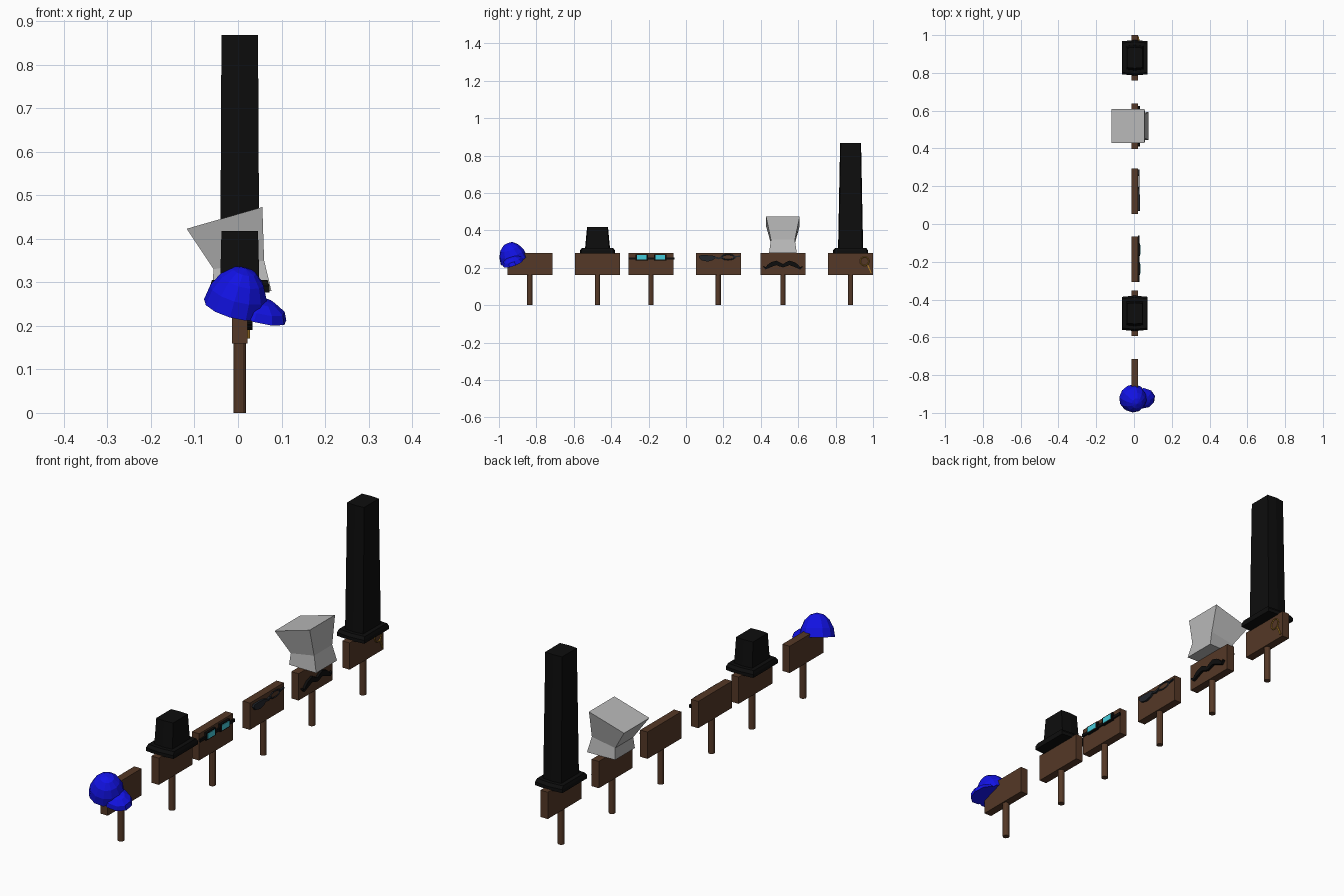
import bpy, bmesh, math
from mathutils import Matrix, Vector

if "Cube" in bpy.data.objects:
    bpy.data.objects.remove(bpy.data.objects["Cube"])


def material(name, rgb):
    m = bpy.data.materials.new(name)
    m.diffuse_color = (*rgb, 1)
    m.use_nodes = True
    m.node_tree.nodes["Principled BSDF"].inputs["Base Color"].default_value = m.diffuse_color
    return m


WOOD = material("brown wood", (0.09, 0.04, 0.02))
BLACK = material("black felt", (0.004, 0.004, 0.004))
BLUE = material("blue cloth", (0.006, 0.006, 0.78))
GREY = material("light grey cloth", (0.48, 0.48, 0.48))
CYAN = material("cyan glass", (0.06, 0.6, 0.7))
SLATE = material("dark slate", (0.016, 0.019, 0.024))
GOLD = material("dark gold", (0.38, 0.19, 0.02))


def finish(name, bm, mat):
    bmesh.ops.recalc_face_normals(bm, faces=bm.faces)
    me = bpy.data.meshes.new(name)
    bm.to_mesh(me)
    bm.free()
    me.materials.append(mat)
    ob = bpy.data.objects.new(name, me)
    bpy.context.collection.objects.link(ob)
    return ob


def loft(name, loops, mat):
    """Skin between rings of equal length and cap both ends."""
    bm = bmesh.new()
    rings = [[bm.verts.new(p) for p in lp] for lp in loops]
    n = len(rings[0])
    for a, b in zip(rings, rings[1:]):
        for i in range(n):
            j = (i + 1) % n
            bm.faces.new((a[i], a[j], b[j], b[i]))
    bm.faces.new(rings[0])
    bm.faces.new(rings[-1])
    return finish(name, bm, mat)


def box(name, x0, x1, y0, y1, z0, z1, mat):
    lp = lambda z: [(x0, y0, z), (x1, y0, z), (x1, y1, z), (x0, y1, z)]
    return loft(name, [lp(z0), lp(z1)], mat)


def ribbon(name, path, x0, x1, mat):
    """Strip in the board plane; path entries are (y, z, half width)."""
    loops = []
    for i, (y, z, w) in enumerate(path):
        a, b = path[max(i - 1, 0)], path[min(i + 1, len(path) - 1)]
        t = Vector((b[0] - a[0], b[1] - a[1])).normalized()
        ny, nz = -t.y * w, t.x * w
        loops.append([(x0, y - ny, z - nz), (x1, y - ny, z - nz),
                      (x1, y + ny, z + nz), (x0, y + ny, z + nz)])
    return loft(name, loops, mat)


def oval_frame(name, y, z, ry, rz, wire, mat, x=0.026):
    bpy.ops.mesh.primitive_torus_add(major_radius=1, minor_radius=wire / rz,
                                     major_segments=16, minor_segments=4)
    ob = bpy.context.object
    ob.name = name
    turn = Matrix.Rotation(math.pi / 2, 4, 'Y')
    ob.data.transform(Matrix.Translation((x, y, z)) @ Matrix.Diagonal((rz, ry, rz, 1)) @ turn)
    ob.data.materials.append(mat)


def half_ball(name, centre, radii, frame, mat, seg, rings):
    bm = bmesh.new()
    bmesh.ops.create_uvsphere(bm, u_segments=seg, v_segments=rings, radius=1)
    bmesh.ops.delete(bm, geom=[v for v in bm.verts if v.co.z < -0.01], context='VERTS')
    bmesh.ops.holes_fill(bm, edges=[e for e in bm.edges if e.is_boundary])
    bm.transform(frame @ Matrix.Translation(centre) @ Matrix.Diagonal((*radii, 1)))
    return finish(name, bm, mat)


# Six signs: post and board
SIGNS = [-0.835, -0.473, -0.187, 0.173, 0.518, 0.88]
for k, y in enumerate(SIGNS, 1):
    box(f"board_{k}", -0.014, 0.022, y - 0.12, y + 0.12, 0.16, 0.28, WOOD)
    bpy.ops.mesh.primitive_cylinder_add(vertices=12, radius=0.014, depth=0.165,
                                        location=(0.004, y, 0.0825))
    bpy.context.object.name = f"post_{k}"
    bpy.context.object.data.materials.append(WOOD)

# Cap hung on the corner of the first board
up = Vector((0.27, -0.35, 1)).normalized()
side = Vector((1, -0.15, 0))
fwd = (side - up * side.dot(up)).normalized()
left = up.cross(fwd)
frame = Matrix((fwd, left, up)).transposed().to_4x4()
frame.translation = (-0.008, -0.92, 0.241)
half_ball("cap_crown", (0, 0, 0), (0.073, 0.075, 0.1), frame, BLUE, 12, 8)
half_ball("cap_bill", (0.055, 0, 0), (0.07, 0.058, 0.04), frame, BLUE, 10, 6)


# Top hats: slightly bowed front and back ends
def hat(name, y, top):
    def ring(hx, hy, z, cx=0.004):
        e = hy * 0.93
        return [(cx - hx, y - e, z), (cx, y - hy, z), (cx + hx, y - e, z),
                (cx + hx, y + e, z), (cx, y + hy, z), (cx - hx, y + e, z)]
    loft(name + "_brim", [ring(0.068, 0.094, 0.277), ring(0.068, 0.094, 0.292),
                          ring(0.064, 0.084, 0.305)], BLACK)
    loft(name + "_crown", [ring(0.045, 0.067, 0.30), ring(0.042, 0.056, top)], BLACK)


hat("short_hat", SIGNS[1], 0.418)
hat("tall_hat", SIGNS[5], 0.868)

# Goggles on the third board
g = SIGNS[2]
box("goggle_strap", 0.02, 0.029, g - 0.12, g + 0.125, 0.243, 0.256, BLACK)
for s, tag in ((-1, "left"), (1, "right")):
    c = g + s * 0.05
    box(f"goggle_frame_{tag}", 0.02, 0.033, c - 0.033, c + 0.033, 0.238, 0.272, BLACK)
    box(f"goggle_lens_{tag}", 0.03, 0.035, c - 0.025, c + 0.025, 0.243, 0.267, CYAN)

# Spectacles with one dark lens on the fourth board
ribbon("dark_lens", [(0.07, 0.262, 0.005), (0.085, 0.254, 0.014), (0.115, 0.25, 0.017),
                     (0.14, 0.253, 0.013), (0.155, 0.257, 0.005)], 0.02, 0.031, SLATE)
ribbon("spectacle_bridge", [(0.15, 0.257, 0.005), (0.175, 0.25, 0.005),
                            (0.195, 0.257, 0.004)], 0.02, 0.03, SLATE)
oval_frame("open_frame", 0.225, 0.257, 0.034, 0.014, 0.003, SLATE)
ribbon("spectacle_arm", [(0.255, 0.258, 0.004), (0.288, 0.262, 0.003)], 0.02, 0.029, SLATE)

# Tall cloth hat, pinched at the neck with a tilted flared top
h = SIGNS[4]


def bag_ring(xb, zb, xf, zf, hb, hf):
    return [(xb, h - hb, zb), (xf, h - hf, zf), (xf, h + hf, zf), (xb, h + hb, zb)]


loft("cloth_hat", [bag_ring(-0.06, 0.28, 0.077, 0.28, 0.07, 0.074),
                   bag_ring(-0.056, 0.33, 0.06, 0.35, 0.064, 0.064),
                   bag_ring(-0.118, 0.423, 0.056, 0.473, 0.09, 0.09)], GREY)

# Moustache on the fifth board
half = [(0.105, 0.207, 0.003), (0.092, 0.197, 0.006), (0.078, 0.207, 0.009),
        (0.06, 0.218, 0.012), (0.035, 0.226, 0.012), (0.015, 0.217, 0.010)]
path = [(h - d, z, w) for d, z, w in half] + [(h, 0.211, 0.009)]
path += [(h + d, z, w) for d, z, w in reversed(half)]
ribbon("moustache", path, 0.02, 0.033, BLACK)

# Monocle with its cord on the sixth board
oval_frame("monocle_ring", 0.955, 0.235, 0.023, 0.023, 0.003, GOLD)
ribbon("monocle_cord", [(0.97, 0.217, 0.003), (0.98, 0.195, 0.003),
                        (0.99, 0.172, 0.003)], 0.021, 0.027, GOLD)
